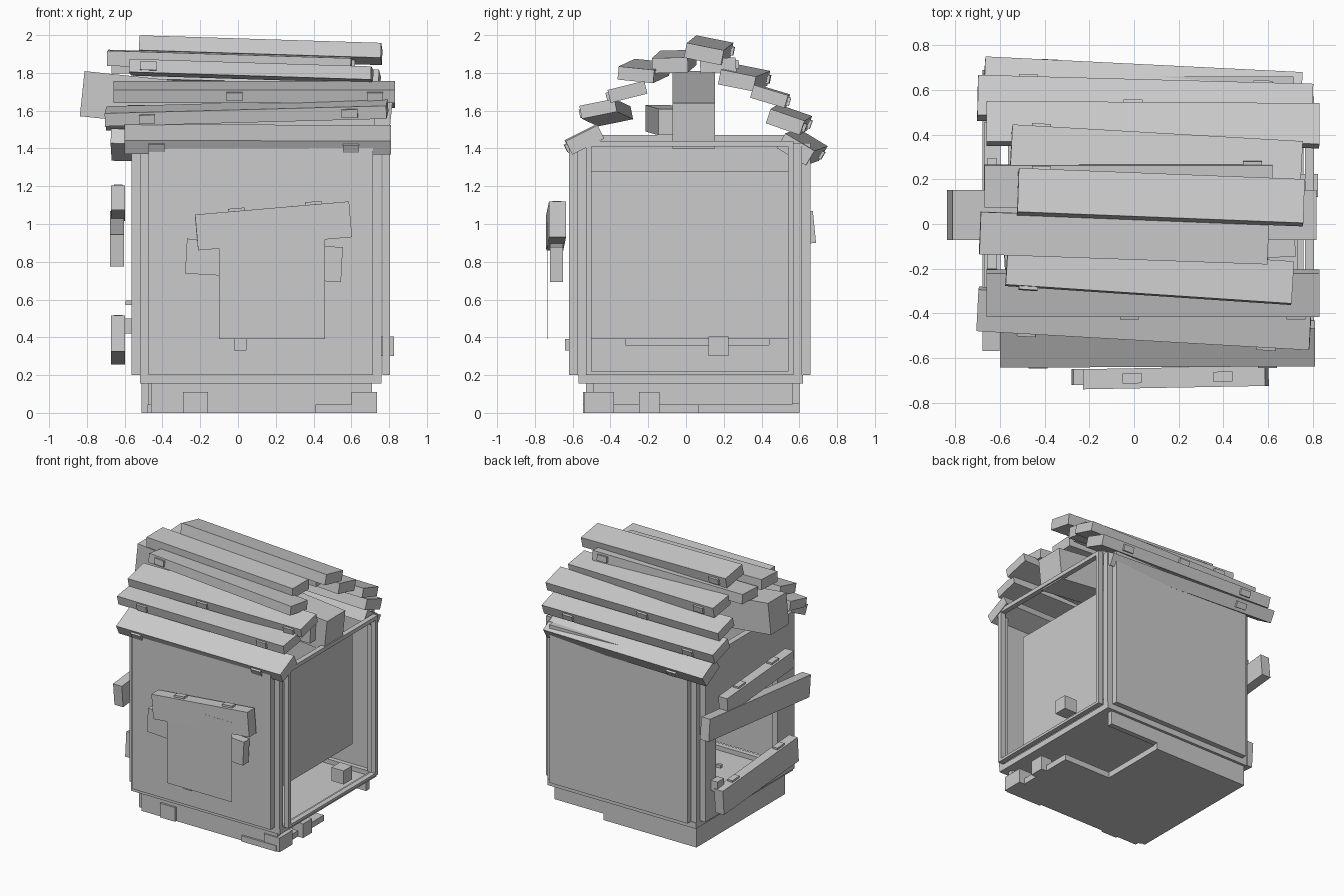
import bpy
from mathutils import Vector, Matrix


def box(name, x0, x1, y0, y1, z0, z1):
    bpy.ops.mesh.primitive_cube_add(size=1)
    o = bpy.context.object
    o.name = name
    o.location = ((x0 + x1) / 2, (y0 + y1) / 2, (z0 + z1) / 2)
    o.scale = (x1 - x0, y1 - y0, z1 - z0)
    return o


def oriented(name, centre, axes, size):
    """Box with its own axes; size is along each axis."""
    bpy.ops.mesh.primitive_cube_add(size=1)
    o = bpy.context.object
    o.name = name
    rot = Matrix(axes).transposed().to_4x4()
    o.matrix_world = Matrix.Translation(centre) @ rot @ Matrix.Diagonal((*size, 1))
    return o


def plank(name, p0, p1, width, thick, slope=0.0, flat=(0, 1, 0), pegs=(), side=1):
    """Beam from p0 to p1; flat is the width direction, slope tips it in z, pegs sit on one edge."""
    a, b = Vector(p0), Vector(p1)
    u = (b - a).normalized()
    v = Vector(flat) + Vector((0, 0, slope))
    v = (v - u * v.dot(u)).normalized()
    w = u.cross(v)
    oriented(name, (a + b) / 2, (u, v, w), ((b - a).length, width, thick))
    for t in pegs:
        c = a.lerp(b, t) + v * side * width / 2
        oriented(name + "_peg", c, (u, v, w), (0.085, 0.03, 0.045))


# Walls: thin slabs that leave stepped corners
box("front_wall", -0.475, 0.715, -0.62, -0.575, 0.2, 1.43)
box("back_wall", -0.475, 0.715, 0.615, 0.66, 0.2, 1.43)
xl0, xl1 = -0.565, -0.52
box("left_wall_front", xl0, xl1, -0.53, -0.32, 0.2, 1.43)
box("left_wall_back", xl0, xl1, 0.44, 0.57, 0.2, 1.43)
box("left_wall_top", xl0, xl1, -0.32, 0.44, 1.0, 1.43)
box("left_wall_bottom", xl0, xl1, -0.32, 0.44, 0.2, 0.36)
box("left_gable", xl0, xl1, -0.45, 0.57, 1.43, 1.47)

# Corner posts in the steps
for x0, x1 in ((-0.52, -0.475), (0.715, 0.76)):
    for y0, y1 in ((-0.575, -0.53), (0.57, 0.615)):
        box("corner_post", x0, x1, y0, y1, 0.2, 1.43)

# Open right side: edge strips, rails and the inset panel
for y0, y1 in ((-0.53, -0.5), (0.54, 0.57)):
    box("right_post", 0.765, 0.805, y0, y1, 0.2, 1.43)
box("right_top_rail", 0.765, 0.805, -0.53, 0.57, 1.41, 1.44)
box("right_bottom_rail", 0.765, 0.805, -0.53, 0.57, 0.2, 0.22)
box("right_panel", 0.595, 0.6, -0.5, 0.55, 0.39, 1.28)

# Sill and floor at the upper level
box("floor", -0.52, 0.76, -0.57, 0.62, 0.155, 0.165)
box("sill_front", -0.52, 0.76, -0.57, -0.53, 0.155, 0.2)
box("sill_back", -0.52, 0.76, 0.58, 0.62, 0.155, 0.2)
box("sill_left", -0.52, -0.48, -0.57, 0.62, 0.155, 0.2)
box("sill_right", 0.73, 0.76, -0.57, 0.62, 0.155, 0.2)

# Stepped foundation, open at the back right corner
box("base_front", -0.46, 0.71, -0.53, -0.49, 0.0, 0.16)
box("base_left", -0.51, -0.47, -0.49, 0.6, 0.0, 0.16)
box("base_back", -0.51, 0.29, 0.56, 0.6, 0.0, 0.16)
box("base_back_right", 0.29, 0.71, 0.56, 0.6, 0.05, 0.16)
box("slab_front", -0.48, 0.69, -0.5, 0.07, 0.0, 0.045)
box("slab_back_left", -0.48, 0.29, 0.07, 0.58, 0.0, 0.045)
box("stone_front", -0.29, -0.16, -0.545, -0.45, 0.0, 0.11)
box("stone_front_right", 0.41, 0.71, -0.545, -0.38, 0.0, 0.045)
box("stone_right", 0.64, 0.735, -0.25, -0.14, 0.0, 0.11)
box("stone_right_front", 0.6, 0.735, -0.54, -0.38, 0.0, 0.11)
box("right_bracket", 0.72, 0.825, 0.12, 0.225, 0.3, 0.405)
box("front_bracket", -0.02, 0.045, -0.64, -0.6, 0.33, 0.39)

# Heavy ridge beam and a smaller one beside it
plank("ridge_beam", (-0.825, 0.04, 1.69), (0.805, 0.04, 1.52), 0.225, 0.24)
plank("purlin", (-0.58, -0.15, 1.56), (0.72, -0.08, 1.54), 0.13, 0.14)

# Roof planks: left end, right end, width, thickness, slope, pegs, outer edge
roof = [
    ((-0.6, -0.54, 1.45), (0.81, -0.535, 1.445), 0.19, 0.08, 0.5, (0.12, 0.85), -1),
    ((-0.70, -0.38, 1.57), (0.79, -0.465, 1.61), 0.19, 0.07, 0.2, (0.15, 0.87), -1),
    ((-0.66, -0.31, 1.70), (0.83, -0.31, 1.70), 0.20, 0.07, 0.25, (0.43, 0.93), -1),
    ((-0.57, -0.18, 1.83), (0.71, -0.265, 1.79), 0.19, 0.07, -0.1, (0.08,), -1),
    ((-0.69, -0.04, 1.88), (0.60, -0.085, 1.84), 0.19, 0.08, 0.03, (), -1),
    ((-0.52, 0.145, 1.94), (0.76, 0.095, 1.90), 0.20, 0.08, -0.2, (0.08,), 1),
    ((-0.67, 0.17, 1.84), (0.62, 0.17, 1.84), 0.19, 0.075, 0.05, (0.93,), 1),
    ((-0.55, 0.345, 1.79), (0.75, 0.27, 1.76), 0.19, 0.08, -0.2, (0.1,), 1),
    ((-0.66, 0.45, 1.68), (0.83, 0.44, 1.675), 0.19, 0.07, -0.3, (0.44,), 1),
    ((-0.70, 0.565, 1.565), (0.80, 0.525, 1.54), 0.19, 0.08, -0.35, (0.15, 0.85), 1),
    ((-0.67, 0.65, 1.42), (0.75, 0.58, 1.395), 0.18, 0.09, -0.6, (0.2,), 1),
]
for i, (p0, p1, w, t, s, pegs, side) in enumerate(roof):
    plank(f"roof_plank_{i + 1}", p0, p1, w, t, s, pegs=pegs, side=side)

# Boards and paper-thin shutter on the front
up = (0, 0, 1)
plank("front_board_upper", (-0.22, -0.695, 0.955), (0.595, -0.68, 1.025), 0.19, 0.09, flat=up, pegs=(0.27, 0.77))
plank("front_board_lower", (-0.275, -0.685, 0.83), (0.55, -0.685, 0.785), 0.185, 0.07, flat=up)
box("front_shutter", -0.1, 0.46, -0.7325, -0.7315, 0.39, 1.01)

# Boards nailed across the left opening
plank("left_board_upper", (-0.635, 0.45, 1.08), (-0.635, -0.37, 1.14), 0.13, 0.075, flat=up, pegs=(0.25, 0.75))
plank("left_board_middle", (-0.64, 0.68, 0.985), (-0.64, -0.56, 0.86), 0.17, 0.075, flat=up)
plank("left_board_lower", (-0.635, 0.5, 0.35), (-0.635, -0.42, 0.42), 0.19, 0.075, flat=up, pegs=(0.2, 0.8))
box("left_bracket", -0.62, -0.555, 0.42, 0.5, 0.42, 0.5)
box("left_nail", -0.595, -0.555, 0.4, 0.425, 0.57, 0.595)
